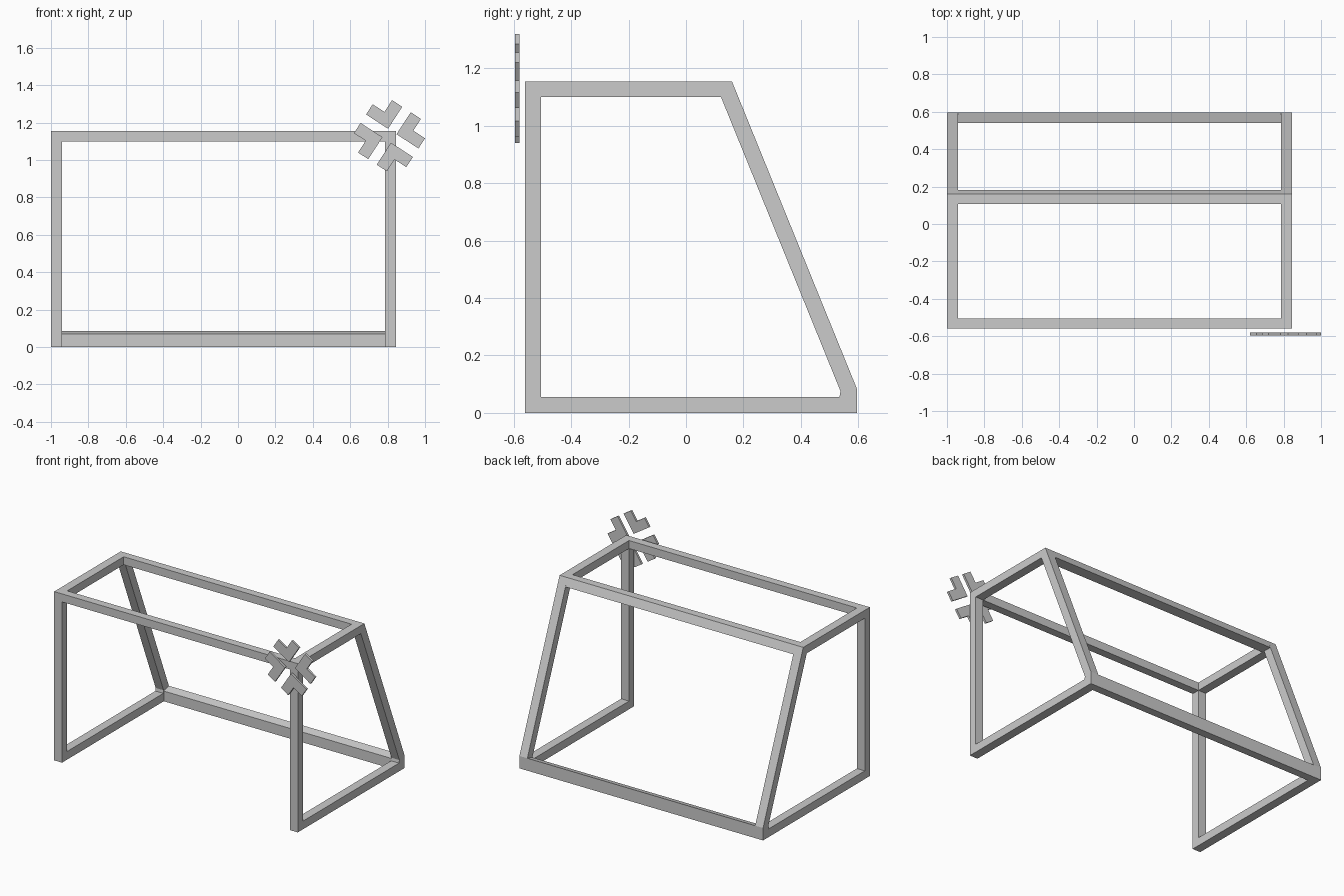
import bpy, bmesh
from math import radians
from mathutils import Matrix

if "Cube" in bpy.data.objects:
    bpy.data.objects.remove(bpy.data.objects["Cube"])


def make_object(name, bm):
    bmesh.ops.recalc_face_normals(bm, faces=bm.faces)
    mesh = bpy.data.meshes.new(name)
    bm.to_mesh(mesh)
    bm.free()
    obj = bpy.data.objects.new(name, mesh)
    bpy.context.collection.objects.link(obj)
    return obj


def extrude(bm, faces, offset):
    ext = bmesh.ops.extrude_face_region(bm, geom=faces)["geom"]
    moved = [g for g in ext if isinstance(g, bmesh.types.BMVert)]
    bmesh.ops.translate(bm, verts=moved, vec=offset)


def crossbar(name, profile, x0, x1):
    """Bar along x with a (y, z) cross-section."""
    bm = bmesh.new()
    face = bm.faces.new([bm.verts.new((x0, y, z)) for y, z in profile])
    extrude(bm, [face], (x1 - x0, 0, 0))
    return make_object(name, bm)


# Side frames: closed ring between an outer and an inner outline
OUTER = [(-0.56, 0), (-0.56, 1.155), (0.16, 1.155), (0.595, 0.085), (0.595, 0)]
INNER = [(-0.505, 0.056), (-0.505, 1.10), (0.122, 1.10), (0.538, 0.076), (0.535, 0.056)]


def side_frame(name, x0, x1):
    bm = bmesh.new()
    out = [bm.verts.new((x0, y, z)) for y, z in OUTER]
    inn = [bm.verts.new((x0, y, z)) for y, z in INNER]
    n = len(out)
    faces = [bm.faces.new((out[i], out[(i + 1) % n], inn[(i + 1) % n], inn[i]))
             for i in range(n)]
    extrude(bm, faces, (x1 - x0, 0, 0))
    return make_object(name, bm)


LEFT, RIGHT, BAR = -1.0, 0.845, 0.06
side_frame("left_side_frame", LEFT, LEFT + BAR)
side_frame("right_side_frame", RIGHT - BAR, RIGHT)

# Crossbars joining the two sides
xa, xb = LEFT + BAR, RIGHT - BAR
crossbar("front_top_bar", [(-0.56, 1.10), (-0.505, 1.10), (-0.505, 1.155), (-0.56, 1.155)], xa, xb)
crossbar("rear_top_bar", [(0.106, 1.10), (0.182, 1.10), (0.16, 1.155), (0.106, 1.155)], xa, xb)
crossbar("rear_bottom_bar", [(0.54, 0), (0.595, 0), (0.595, 0.085), (0.54, 0.07)], xa, xb)

# Four angle plates arranged around the front top corner
GAP, TIP, WIDE = 0.027, 0.167, 0.092
ANGLE = [(GAP, GAP), (TIP, GAP), (TIP, WIDE), (WIDE, WIDE), (WIDE, TIP), (GAP, TIP)]
for i in range(4):
    bm = bmesh.new()
    face = bm.faces.new([bm.verts.new((x, -0.595, z)) for x, z in ANGLE])
    extrude(bm, [face], (0, 0.015, 0))
    # rotation about y: negative angle turns x towards z
    turn = Matrix.Rotation(radians(-57 - 90 * i), 4, 'Y')
    bm.transform(Matrix.Translation((0.81, 0, 1.13)) @ turn)
    make_object(f"corner_angle_plate_{i + 1}", bm)
